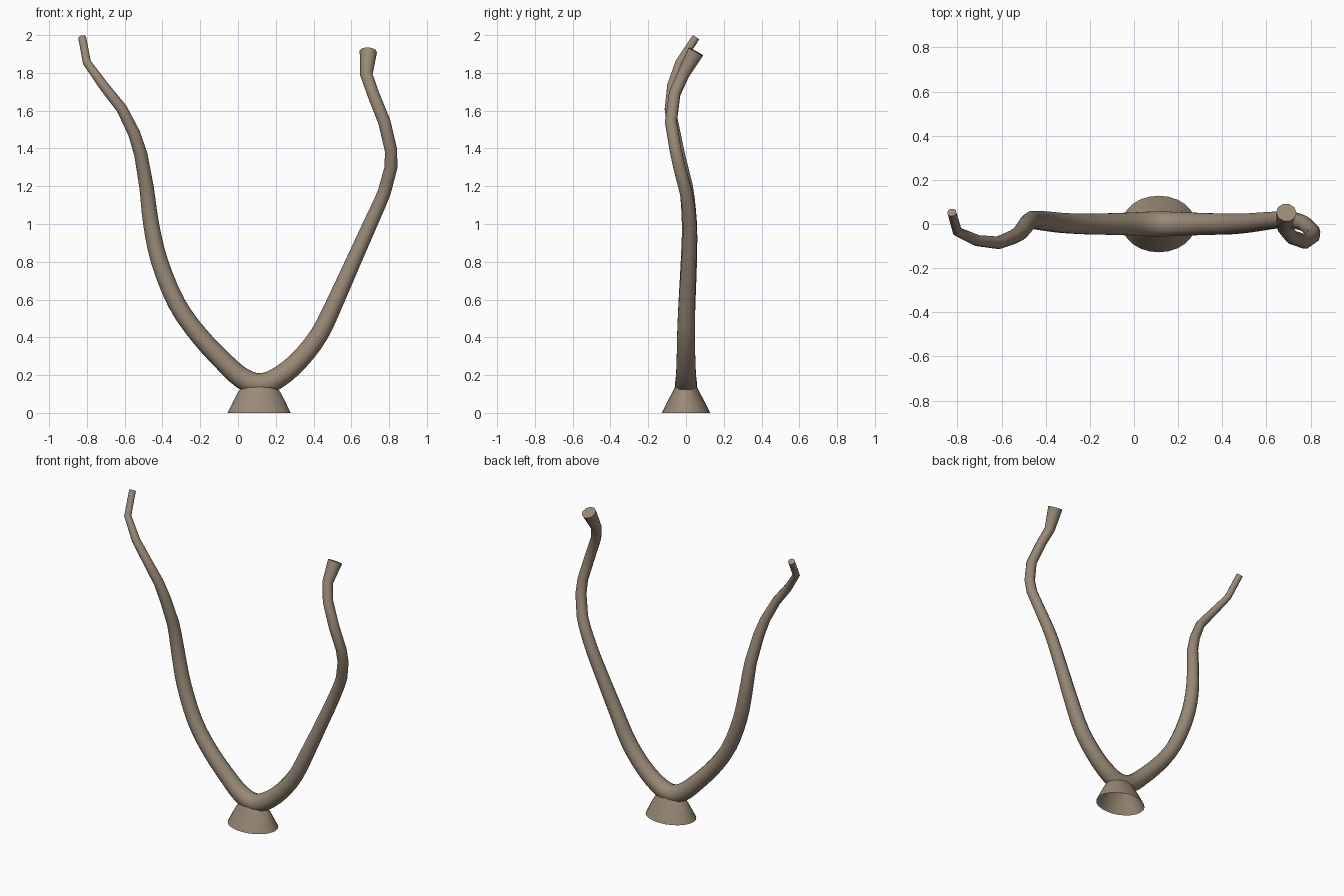
import bpy, bmesh, math
from mathutils import Vector

if "Cube" in bpy.data.objects:
    bpy.data.objects.remove(bpy.data.objects["Cube"])

bark = bpy.data.materials.new("bark_brown")
bark.diffuse_color = (0.32, 0.25, 0.18, 1)
bark.use_nodes = True
bark.node_tree.nodes["Principled BSDF"].inputs["Base Color"].default_value = bark.diffuse_color
SIDES = 10


def make_object(name, bm, angle=50):
    bmesh.ops.recalc_face_normals(bm, faces=bm.faces)
    me = bpy.data.meshes.new(name)
    bm.to_mesh(me)
    bm.free()
    ob = bpy.data.objects.new(name, me)
    bpy.context.collection.objects.link(ob)
    me.materials.append(bark)
    bpy.ops.object.select_all(action='DESELECT')
    ob.select_set(True)
    bpy.context.view_layer.objects.active = ob
    bpy.ops.object.shade_smooth_by_angle(angle=math.radians(angle))
    return ob


def bridge(bm, rings):
    n = len(rings[0])
    for a, b in zip(rings, rings[1:]):
        for i in range(n):
            j = (i + 1) % n
            bm.faces.new((a[i], a[j], b[j], b[i]))


def refine(pts):
    """Catmull-Rom subdivision of the smooth lower part; tips stay angular."""
    out = []
    for i in range(len(pts) - 1):
        p0, p1 = pts[max(i - 1, 0)], pts[i]
        p2, p3 = pts[i + 1], pts[min(i + 2, len(pts) - 1)]
        steps = 3 if max(p1[2], p2[2]) < 1.25 else 1
        for s in range(steps):
            t = s / steps
            out.append(0.5 * (2 * p1 + (p2 - p0) * t + (2 * p0 - 5 * p1 + 4 * p2 - p3) * t * t
                              + (3 * p1 - p0 - 3 * p2 + p3) * t ** 3))
    return out + [pts[-1]]


# Forked branch: one tapering tube from left tip through the crotch to right tip (x, y, z, radius)
path = [Vector(p) for p in [
    (-.825, .052, 1.987, .021), (-.80, -.035, 1.855, .022), (-.71, -.075, 1.73, .026),
    (-.615, -.085, 1.61, .029), (-.55, -.06, 1.48, .032), (-.515, -.04, 1.37, .035),
    (-.485, 0, 1.2, .038), (-.46, .018, 1.0, .042), (-.415, .015, .8, .045),
    (-.325, .005, .58, .047), (-.21, 0, .415, .049), (-.08, 0, .275, .052),
    (.02, 0, .185, .056), (.115, 0, .15, .06), (.21, 0, .185, .056),
    (.32, 0, .275, .052), (.43, 0, .415, .049), (.52, .005, .6, .045),
    (.61, .015, .8, .041), (.70, .02, 1.0, .038), (.775, .0, 1.17, .035),
    (.81, -.035, 1.3, .034), (.81, -.055, 1.39, .033), (.775, -.08, 1.54, .033),
    (.715, -.06, 1.69, .032), (.68, -.015, 1.79, .033), (.69, .052, 1.913, .046)]]
path = refine(path)
bm = bmesh.new()
rings = []
for i, p in enumerate(path):
    c = p.xyz
    tan = (path[min(i + 1, len(path) - 1)].xyz - path[max(i - 1, 0)].xyz).normalized()
    u = tan.cross(Vector((0, 1, 0))).normalized()
    v = u.cross(tan)
    n = SIDES
    rings.append([bm.verts.new(c + p[3] * (math.cos(a) * u + math.sin(a) * v))
                  for a in (2 * math.pi * k / n for k in range(n))])
bridge(bm, rings)
bm.faces.new(rings[0])
bm.faces.new(rings[-1])
make_object("forked_branch", bm)

# Flared oval foot, open underneath (z, half width x, half depth y)
bm = bmesh.new()
rings = [[bm.verts.new((.112 + rx * math.cos(a), ry * math.sin(a), z))
          for a in (2 * math.pi * k / 24 for k in range(24))]
         for z, rx, ry in [(0, .167, .128), (.06, .138, .098), (.11, .112, .072), (.145, .085, .054)]]
bridge(bm, rings)
make_object("foot", bm)
